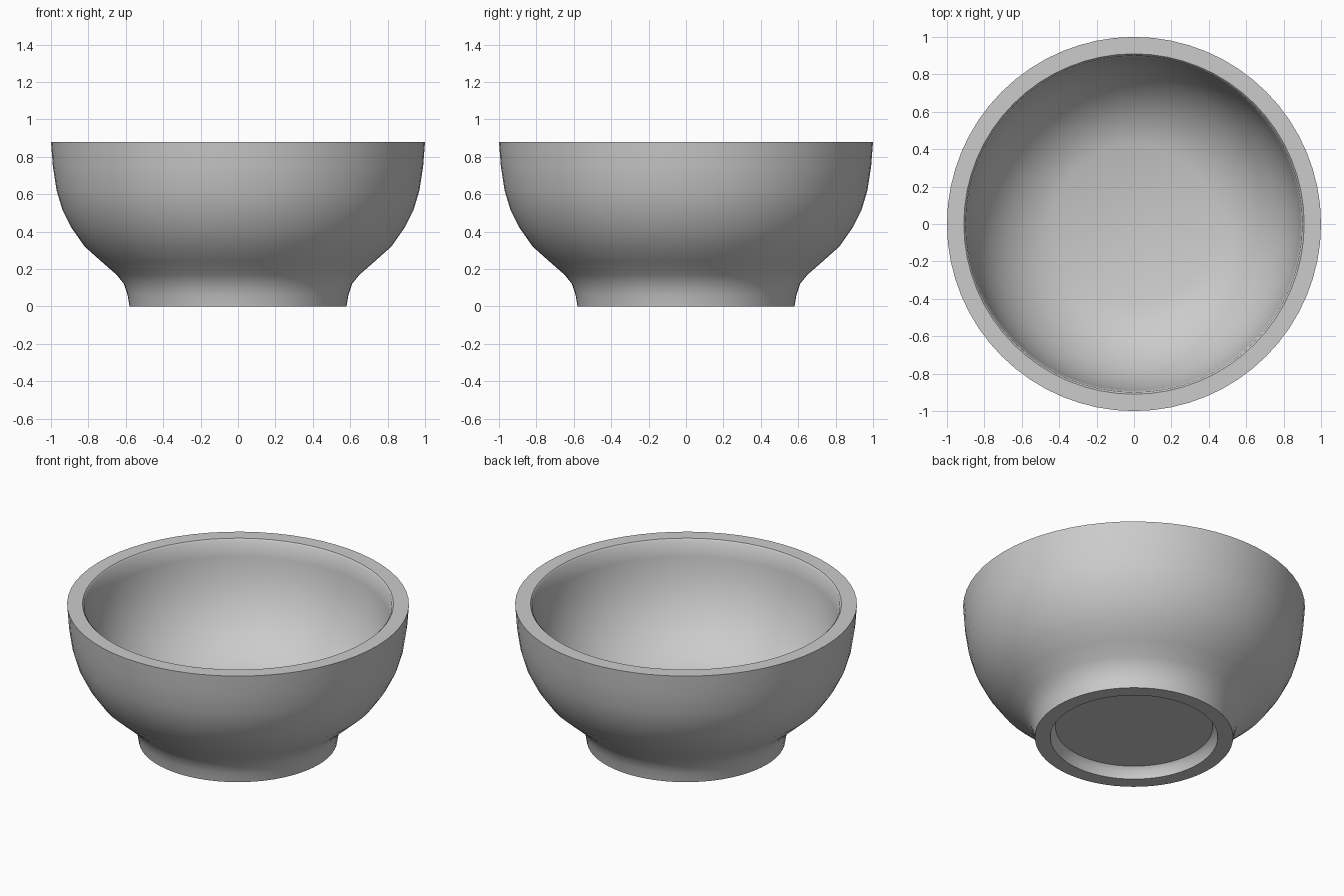
import bpy
import bmesh
import math

default_cube = bpy.data.objects.get("Cube")
if default_cube:
    bpy.data.objects.remove(default_cube, do_unlink=True)

SEGMENTS = 64


def make_material(name, color):
    mat = bpy.data.materials.new(name)
    mat.use_nodes = True
    mat.diffuse_color = color
    mat.node_tree.nodes["Principled BSDF"].inputs["Base Color"].default_value = color
    return mat


def lathe(name, profile, mat):
    """Spin a closed (radius, height) profile that starts and ends on the axis."""
    bm = bmesh.new()
    verts = [bm.verts.new((r, 0, z)) for r, z in profile]
    edges = [bm.edges.new(pair) for pair in zip(verts, verts[1:])]
    bmesh.ops.spin(bm, geom=verts + edges, axis=(0, 0, 1), cent=(0, 0, 0),
                   angle=math.tau, steps=SEGMENTS)
    bmesh.ops.remove_doubles(bm, verts=bm.verts, dist=0.0005)
    bmesh.ops.recalc_face_normals(bm, faces=bm.faces)
    mesh = bpy.data.meshes.new(name)
    bm.to_mesh(mesh)
    bm.free()
    mesh.materials.append(mat)
    obj = bpy.data.objects.new(name, mesh)
    bpy.context.collection.objects.link(obj)
    bpy.context.view_layer.objects.active = obj
    obj.select_set(True)
    bpy.ops.object.shade_smooth_by_angle(angle=math.radians(40))
    return obj


# Recessed underside and foot ring
underside = [(0, 0.07), (0.46, 0.07), (0.48, 0.05), (0.49, 0)]
# Flared foot and rounded outer wall
outer = [(0.58, 0), (0.59, 0.06), (0.61, 0.12), (0.65, 0.17), (0.73, 0.24),
         (0.82, 0.32), (0.89, 0.42), (0.94, 0.52), (0.97, 0.62),
         (0.99, 0.75), (1.0, 0.88)]
# Flat rim with a softened inner lip, then the hollow
inner = [(0.91, 0.88), (0.9, 0.87), (0.89, 0.77), (0.87, 0.65), (0.83, 0.54),
         (0.77, 0.43), (0.68, 0.33), (0.57, 0.25), (0.43, 0.2), (0, 0.19)]

stone = make_material("plain grey", (0.6, 0.6, 0.6, 1))
lathe("bowl", underside + outer + inner, stone)
